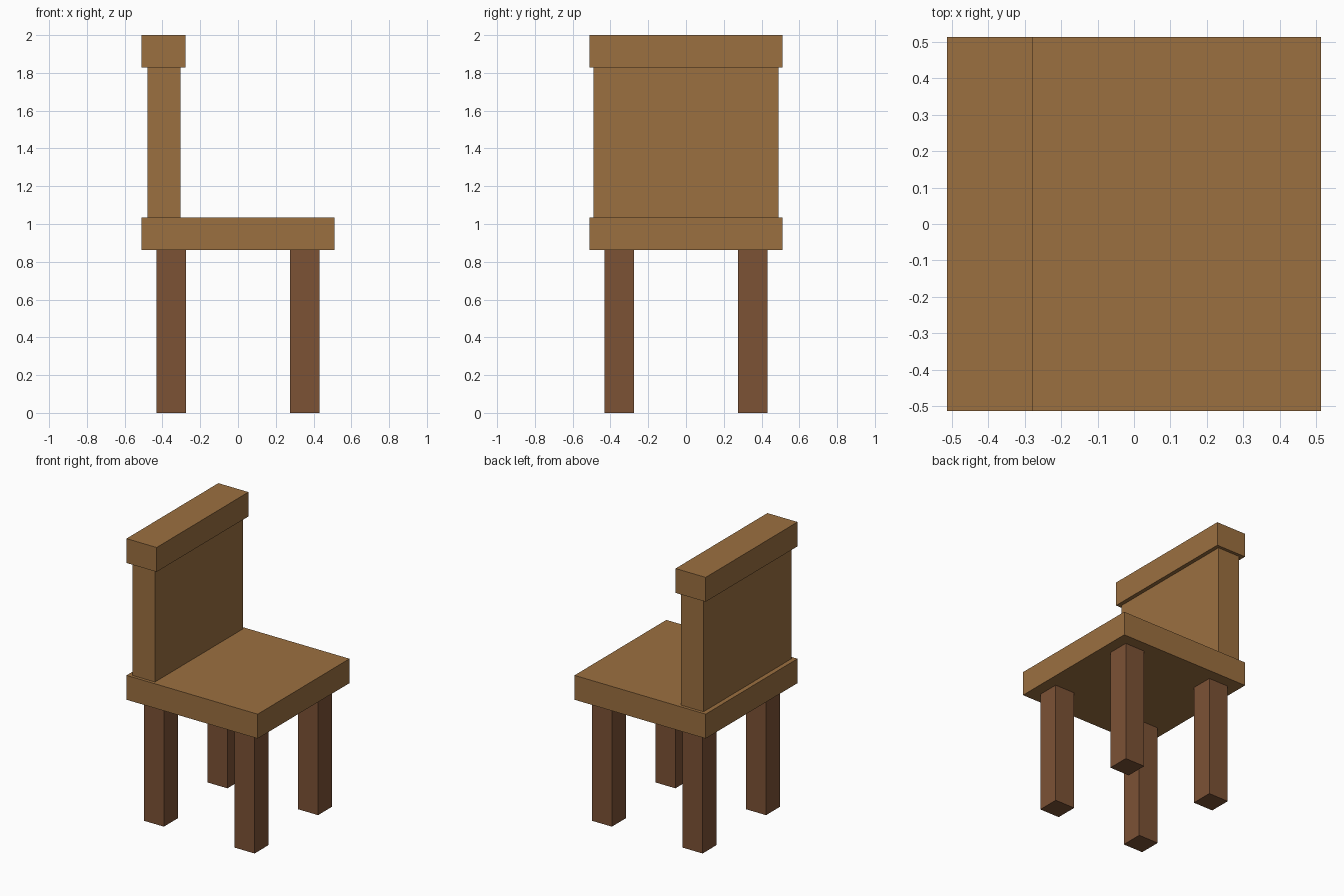
import bpy

cube = bpy.data.objects.get("Cube")
if cube:
    bpy.data.objects.remove(cube, do_unlink=True)


def make_material(name, rgb):
    mat = bpy.data.materials.new(name)
    mat.use_nodes = True
    colour = (*rgb, 1.0)
    mat.diffuse_color = colour
    for node in mat.node_tree.nodes:
        if node.type == "BSDF_PRINCIPLED":
            node.inputs["Base Color"].default_value = colour
    return mat


def make_box(name, x, y, z, mat):
    """Box spanning the (low, high) range on each axis."""
    spans = (x, y, z)
    bpy.ops.mesh.primitive_cube_add(size=1, location=[sum(s) / 2 for s in spans])
    obj = bpy.context.object
    obj.name = obj.data.name = name
    obj.scale = [high - low for low, high in spans]
    bpy.ops.object.transform_apply(location=False, rotation=False, scale=True)
    obj.data.materials.append(mat)
    return obj


light_wood = make_material("light wood", (0.33, 0.16, 0.051))
dark_wood = make_material("dark wood", (0.202, 0.084, 0.036))

HALF = 0.512
SEAT_BOTTOM, SEAT_TOP = 0.863, 1.035
RAIL_BOTTOM = 1.828

# Seat, backrest and top rail; the back stands along the -x edge
make_box("seat", (-HALF, HALF), (-HALF, HALF), (SEAT_BOTTOM, SEAT_TOP), light_wood)
make_box("backrest", (-0.48, -0.305), (-0.49, 0.49), (SEAT_TOP, RAIL_BOTTOM), light_wood)
make_box("top_rail", (-HALF, -0.277), (-HALF, HALF), (RAIL_BOTTOM, 2.0), light_wood)

# Four square legs
LEG_INNER, LEG_OUTER = 0.276, 0.432
for x_name, sx in (("left", 1), ("right", -1)):
    for y_name, sy in (("front", -1), ("back", 1)):
        x_span = sorted((sx * LEG_INNER, sx * LEG_OUTER))
        y_span = sorted((sy * LEG_INNER, sy * LEG_OUTER))
        make_box(f"{y_name}_{x_name}_leg", x_span, y_span, (0, SEAT_BOTTOM), dark_wood)
